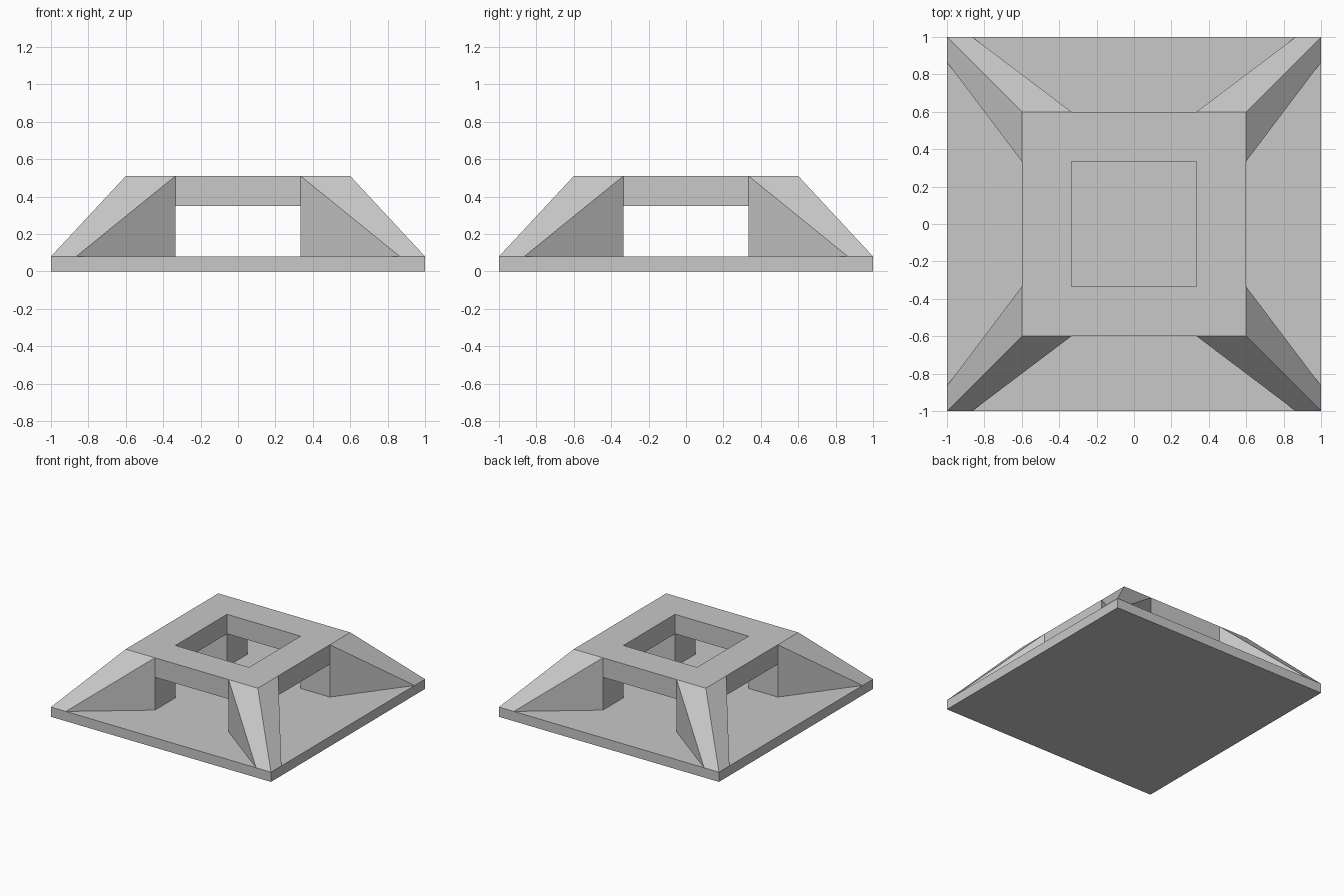
import bpy
import bmesh

cube = bpy.data.objects.get("Cube")
if cube:
    bpy.data.objects.remove(cube, do_unlink=True)

BASE_TOP, BAR_BOTTOM, TOP = 0.08, 0.35, 0.51
FOOT, SHOULDER, HOLE, TOE = 1.0, 0.6, 0.335, 0.865

grey = bpy.data.materials.new("light_grey")
grey.use_nodes = True
colour = (0.58, 0.58, 0.58, 1)
grey.diffuse_color = colour
grey.node_tree.nodes["Principled BSDF"].inputs["Base Color"].default_value = colour


def hull(name, points):
    """Flat-faced convex solid around the given points."""
    bm = bmesh.new()
    for p in points:
        bm.verts.new(p)
    bmesh.ops.convex_hull(bm, input=bm.verts[:])
    bmesh.ops.dissolve_limit(bm, angle_limit=0.01, verts=bm.verts[:], edges=bm.edges[:])
    bmesh.ops.recalc_face_normals(bm, faces=bm.faces[:])
    mesh = bpy.data.meshes.new(name)
    bm.to_mesh(mesh)
    bm.free()
    mesh.materials.append(grey)
    obj = bpy.data.objects.new(name, mesh)
    bpy.context.collection.objects.link(obj)
    return obj


def box(name, xs, ys, zs):
    return hull(name, [(x, y, z) for x in xs for y in ys for z in zs])


# Square base slab
box("base_slab", (-FOOT, FOOT), (-FOOT, FOOT), (0, BASE_TOP))

# Corner buttresses: splayed foot below, square corner of the frame on top
foot_plan = [(FOOT, FOOT), (TOE, FOOT), (HOLE, SHOULDER),
             (HOLE, HOLE), (SHOULDER, HOLE), (FOOT, TOE)]
top_plan = [(x, y) for x in (HOLE, SHOULDER) for y in (HOLE, SHOULDER)]
for side, sx in (("left", 1), ("right", -1)):
    for end, sy in (("front", -1), ("back", 1)):
        hull(f"{end}_{side}_buttress",
             [(sx * x, sy * y, BASE_TOP) for x, y in foot_plan]
             + [(sx * x, sy * y, TOP) for x, y in top_plan])

# Bars joining the buttresses into a square top frame
inner, height = (-HOLE, HOLE), (BAR_BOTTOM, TOP)
for s, end, side in ((-1, "front", "right"), (1, "back", "left")):
    outer = (s * HOLE, s * SHOULDER)
    box(f"{end}_top_bar", inner, outer, height)
    box(f"{side}_top_bar", outer, inner, height)
